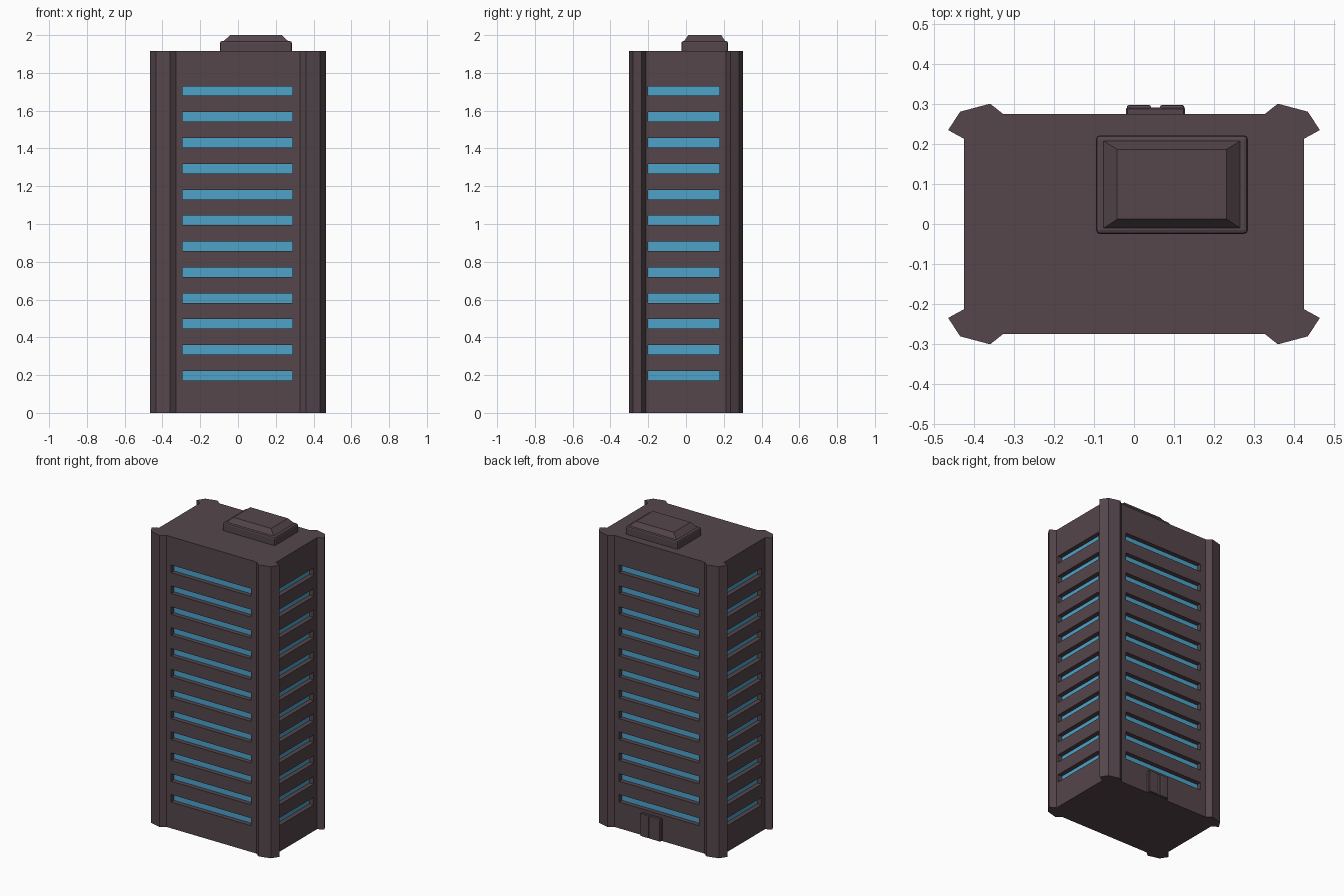
import bpy, bmesh
from mathutils import Matrix, Vector

if "Cube" in bpy.data.objects:
    bpy.data.objects.remove(bpy.data.objects["Cube"])

HEIGHT = 1.915
WALL_X, WALL_Y = 0.425, 0.275
ROWS = [0.197 + 0.137 * i for i in range(12)]
WINDOW_H = 0.05


def material(name, color):
    m = bpy.data.materials.new(name)
    m.diffuse_color = (*color, 1)
    m.use_nodes = True
    m.node_tree.nodes["Principled BSDF"].inputs["Base Color"].default_value = m.diffuse_color
    return m


stone = material("dark_stone", (0.09, 0.061, 0.072))
glass = material("blue_glass", (0.074, 0.366, 0.584))


def add_object(name, bm, mat):
    bmesh.ops.recalc_face_normals(bm, faces=bm.faces)
    mesh = bpy.data.meshes.new(name)
    bm.to_mesh(mesh)
    bm.free()
    mesh.materials.append(mat)
    ob = bpy.data.objects.new(name, mesh)
    bpy.context.collection.objects.link(ob)
    return ob


def box(bm, lo, hi):
    lo, hi = Vector(lo), Vector(hi)
    m = Matrix.Translation((lo + hi) / 2) @ Matrix.Diagonal((*(hi - lo), 1))
    bmesh.ops.create_cube(bm, size=1, matrix=m)


def bevel(ob, width, segments=1):
    mod = ob.modifiers.new("bevel", 'BEVEL')
    mod.width, mod.segments = width, segments
    mod.limit_method = 'ANGLE'


def loft(bm, rings):
    """Skin stacked rings of equal point count and cap the ends."""
    rows = [[bm.verts.new(p) for p in ring] for ring in rings]
    n = len(rows[0])
    for a, b in zip(rows, rows[1:]):
        for i in range(n):
            j = (i + 1) % n
            bm.faces.new((a[i], a[j], b[j], b[i]))
    bm.faces.new(rows[0][::-1])
    bm.faces.new(rows[-1])


# Tower: footprint with a faceted pillar on each corner, mirrored twice
corner = [(WALL_X, 0.213), (0.465, 0.235), (0.435, 0.281),
          (0.36, 0.301), (0.327, WALL_Y)]
half = corner + [(-x, y) for x, y in reversed(corner)]
footprint = half + [(-x, -y) for x, y in half]
bm = bmesh.new()
loft(bm, [[(x, y, z) for x, y in footprint] for z in (0, HEIGHT)])
tower = add_object("tower", bm, stone)


# Window strips, the front and right sides repeated by a half turn
def window_strips(bm, near, far):
    """Boxes reaching from depth near to depth far behind each wall."""
    for z in ROWS:
        z0, z1 = z - WINDOW_H / 2, z + WINDOW_H / 2
        box(bm, (-0.293, -WALL_Y + near, z0), (0.288, -WALL_Y + far, z1))
        box(bm, (WALL_X - far, -0.2, z0), (WALL_X - near, 0.178, z1))
    copy = bmesh.ops.duplicate(bm, geom=bm.verts[:] + bm.edges[:] + bm.faces[:])
    verts = [g for g in copy["geom"] if isinstance(g, bmesh.types.BMVert)]
    bmesh.ops.rotate(bm, verts=verts, cent=(0, 0, 0),
                     matrix=Matrix.Rotation(3.14159265, 3, 'Z'))


bm = bmesh.new()
window_strips(bm, -0.02, 0.04)
cutter = add_object("window_cutter", bm, stone)
cutter.hide_render = True
cutter.hide_set(True)
cut = tower.modifiers.new("window_recesses", 'BOOLEAN')
cut.operation, cut.object, cut.solver = 'DIFFERENCE', cutter, 'EXACT'

bm = bmesh.new()
window_strips(bm, 0.03, 0.045)
add_object("window_panes", bm, glass)

# Roof unit: low curb with a sloped cap
bm = bmesh.new()
box(bm, (-0.095, -0.025, HEIGHT - 0.01), (0.285, 0.222, 1.968))
bevel(add_object("roof_curb", bm, stone), 0.01, 2)


def rect(x0, y0, x1, y1, z):
    return [(x0, y0, z), (x1, y0, z), (x1, y1, z), (x0, y1, z)]


bm = bmesh.new()
loft(bm, [rect(-0.08, -0.013, 0.27, 0.21, 1.964),
          rect(-0.042, 0.012, 0.232, 0.187, 2.0)])
add_object("roof_cap", bm, stone)

# Double door low on the back wall
bm = bmesh.new()
box(bm, (-0.02, WALL_Y - 0.01, 0), (0.128, 0.292, 0.15))
bevel(add_object("door_frame", bm, stone), 0.004)
bm = bmesh.new()
for x0, x1 in ((-0.018, 0.043), (0.065, 0.126)):
    box(bm, (x0, WALL_Y, 0.002), (x1, 0.298, 0.148))
bevel(add_object("door_panels", bm, stone), 0.006, 2)
